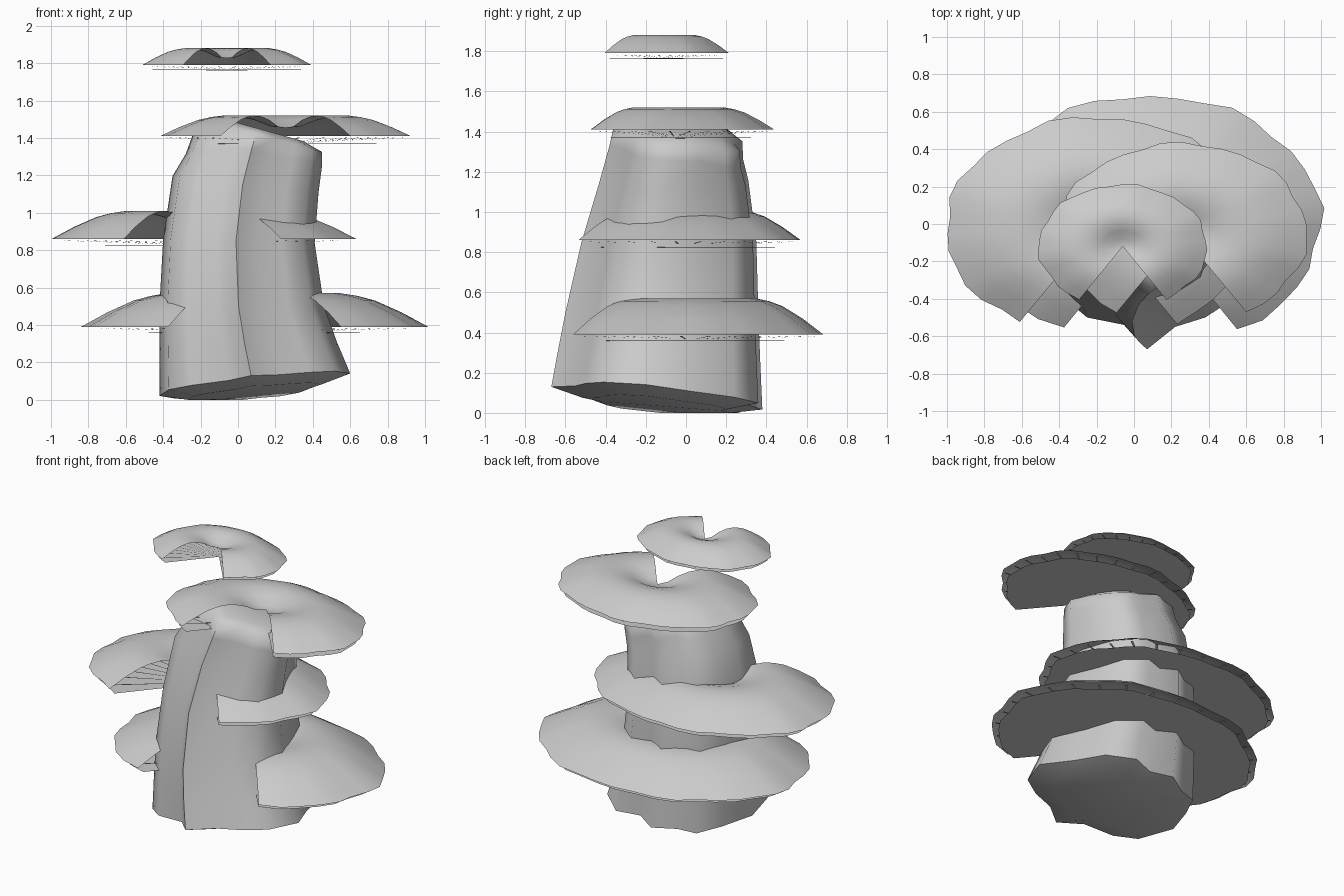
import bpy, bmesh, math

if "Cube" in bpy.data.objects:
    bpy.data.objects.remove(bpy.data.objects["Cube"])

def finish(name, bm, angle):
    me = bpy.data.meshes.new(name)
    bm.to_mesh(me)
    bm.free()
    ob = bpy.data.objects.new(name, me)
    bpy.context.collection.objects.link(ob)
    bpy.context.view_layer.objects.active = ob
    ob.select_set(True)
    bpy.ops.object.shade_smooth_by_angle(angle=math.radians(angle))
    ob.select_set(False)

def bridge(bm, a, b, closed):
    n = len(a)
    for i in range(n if closed else n - 1):
        j = (i + 1) % n
        bm.faces.new((a[i], a[j], b[j], b[i]))

# Trunk: fluted section lofted through leaning, tilted rings
section = [(.07, -.67), (.22, -.55), (.38, -.50), (.52, -.41), (.60, -.2), (.50, .03),
           (.43, .24), (.28, .36), (.13, .31), (0, .38), (-.14, .29), (-.26, .26),
           (-.34, .1), (-.42, -.12), (-.37, -.40), (-.25, -.5), (-.05, -.54)]
# z, x range, y range, tilt along x and y
rings = [(.055, -.42, .60, -.67, .38, .11, -.10),
         (.26, -.42, .53, -.64, .37, .07, -.05),
         (.50, -.42, .46, -.60, .36, 0, 0),
         (.85, -.40, .41, -.52, .35, -.03, 0),
         (1.15, -.35, .43, -.43, .31, -.12, 0),
         (1.33, -.28, .45, -.38, .285, -.20, 0),
         (1.42, -.23, .45, -.36, .28, -.28, 0)]

def trunk_ring(bm, ring, inset=1, dz=0):
    z, x0, x1, y0, y1, tx, ty = ring
    cx, cy = (x0 + x1) / 2, (y0 + y1) / 2
    out = []
    for px, py in section:
        x = cx + (px - .09) / 1.02 * (x1 - x0) * inset
        y = cy + (py + .145) / 1.05 * (y1 - y0) * inset
        h = z + dz + tx * (x - (0 if z < .3 else cx)) + ty * y
        if z > 1.2:   # round the top off to the left and back
            h -= .5 * max(0, -.1 - x) + .3 * max(0, y)
        out.append(bm.verts.new((x, y, max(0, h))))
    return out

bm = bmesh.new()
loops = [trunk_ring(bm, rings[0], .7, -.04)]
loops += [trunk_ring(bm, r) for r in rings]
loops.append(trunk_ring(bm, rings[-1], .7, .03))
for a, b in zip(loops, loops[1:]):
    bridge(bm, a, b, True)
bm.faces.new(loops[0][::-1])
bm.faces.new(loops[-1])
finish("trunk", bm, 70)

# Bracket caps: dished shell with a front notch, over a flat gill disc
profile = [(.12, .47), (.25, .78), (.38, .96), (.5, 1), (.6, .92), (.7, .78),
           (.85, .43), (1, 0)]
SEG = 32
GAP = math.radians(31)

def cap(name, cx, cy, rx, ry, z_low, z_rim, z_top, phase):
    def point(t, r, z):
        a = -math.pi / 2 + GAP + (2 * math.pi - 2 * GAP) * t
        w = 1 + r * (.014 * math.sin(7 * a + phase) + .014 * math.sin(13 * a + 2 * phase))
        return (cx + rx * r * w * math.cos(a), cy + ry * r * w * math.sin(a), z)
    # Domed shell
    bm = bmesh.new()
    h = z_top - z_rim
    tip = bm.verts.new((cx, cy, z_rim + .4 * h))
    rows = [[bm.verts.new(point(i / SEG, r, z_rim + f * h)) for i in range(SEG + 1)]
            for r, f in profile]
    for i in range(SEG):
        bm.faces.new((tip, rows[0][i], rows[0][i + 1]))
    for a, b in zip(rows, rows[1:]):
        bridge(bm, b, a, False)
    bmesh.ops.recalc_face_normals(bm, faces=bm.faces)
    finish(name, bm, 40)
    # Flat underside
    bm = bmesh.new()
    hub = bm.verts.new((cx, cy, z_low - .004))
    rim = [bm.verts.new(point(i / SEG, .95, z_low)) for i in range(SEG + 1)]
    for a, b in zip(rim, rim[1:]):
        bm.faces.new((hub, b, a))
    finish(name + "_underside", bm, 40)
    # Thin radial gills rising to the rim
    bm = bmesh.new()
    for i in range(24):
        t = (i + .5) / 24
        bm.faces.new([bm.verts.new(p) for p in (
            (cx, cy, z_low), point(t - .002, .97, z_rim - .008),
            point(t + .002, .97, z_rim - .008))])
    finish(name + "_gills", bm, 10)

cap("bottom_cap", .085, .01, .915, .675, .36, .39, .57, .3)
cap("lower_middle_cap", -.195, -.02, .81, .59, .825, .86, 1.01, 1.4)
cap("upper_middle_cap", .255, -.055, .67, .485, 1.37, 1.41, 1.52, 2.6)
cap("top_cap", -.06, -.12, .45, .33, 1.765, 1.79, 1.88, 4.0)
